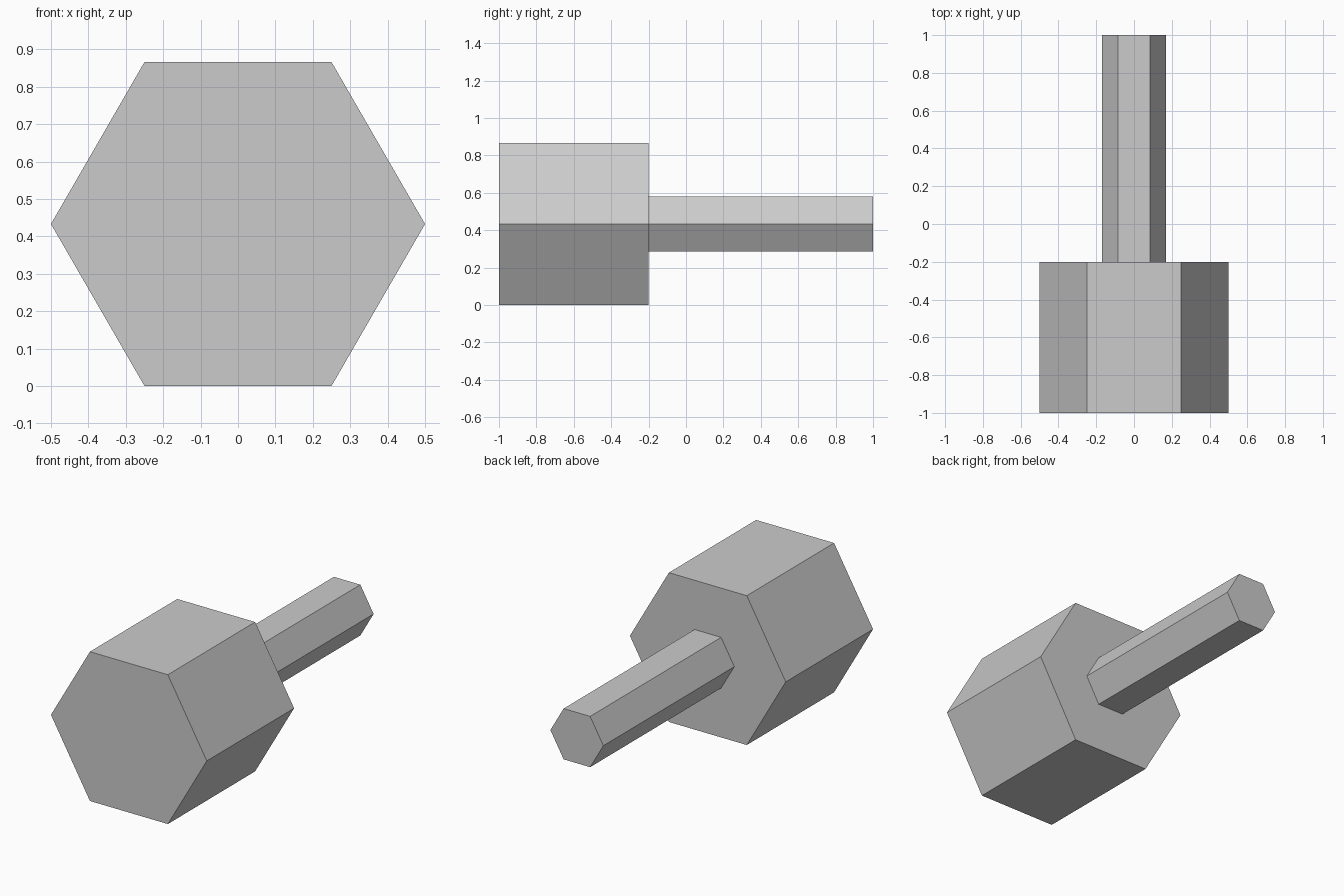
import bpy
import bmesh
from math import cos, sin, pi

default = bpy.data.objects.get("Cube")
if default:
    bpy.data.objects.remove(default, do_unlink=True)

# Plain grey finish shared by both parts
GREY = (0.6, 0.6, 0.6, 1.0)
grey = bpy.data.materials.new("plain_grey")
grey.use_nodes = True
grey.diffuse_color = GREY
grey.node_tree.nodes["Principled BSDF"].inputs["Base Color"].default_value = GREY

HEAD_RADIUS = 0.5
AXIS_HEIGHT = HEAD_RADIUS * sin(pi / 3)


def hex_prism(name, radius, front, back):
    """Six-sided bar along y with flat faces on top and bottom."""
    bm = bmesh.new()
    ring = [bm.verts.new((radius * cos(i * pi / 3), front, radius * sin(i * pi / 3)))
            for i in range(6)]
    cap = bm.faces.new(ring)
    extruded = bmesh.ops.extrude_face_region(bm, geom=[cap], use_keep_orig=True)
    far = [v for v in extruded["geom"] if isinstance(v, bmesh.types.BMVert)]
    bmesh.ops.translate(bm, verts=far, vec=(0, back - front, 0))
    bmesh.ops.recalc_face_normals(bm, faces=bm.faces[:])
    mesh = bpy.data.meshes.new(name)
    bm.to_mesh(mesh)
    bm.free()
    mesh.materials.append(grey)
    part = bpy.data.objects.new(name, mesh)
    part.location.z = AXIS_HEIGHT
    bpy.context.collection.objects.link(part)
    return part


# Wide head at the front, slim shaft running out of its back
hex_prism("head", HEAD_RADIUS, -1.0, -0.2)
hex_prism("shaft", 0.17, -0.2, 1.0)
